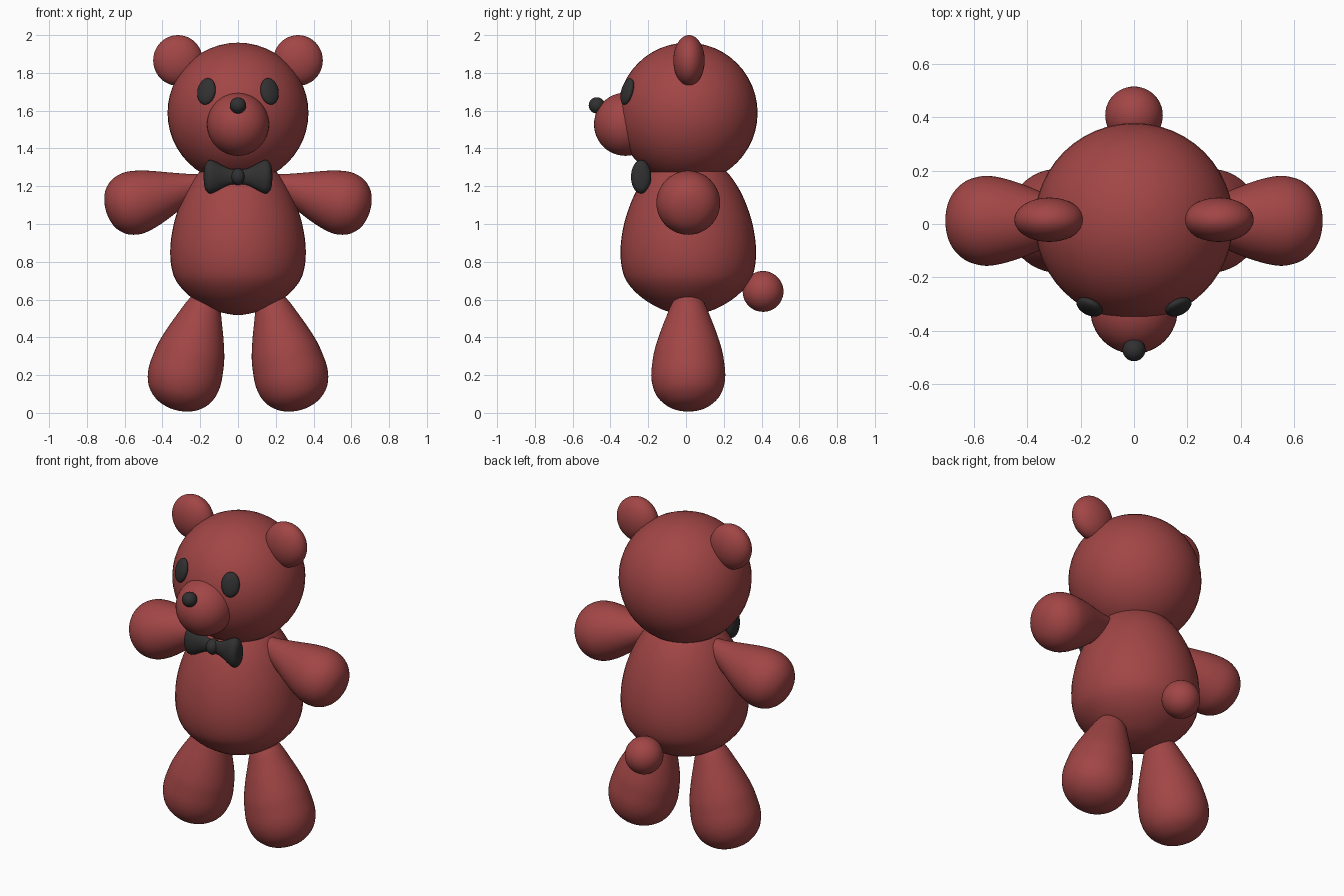
import bpy, math
from mathutils import Matrix, Vector

if "Cube" in bpy.data.objects:
    bpy.data.objects.remove(bpy.data.objects["Cube"])

Y0 = 0.012  # body axis


def material(name, color):
    m = bpy.data.materials.new(name)
    m.diffuse_color = color
    m.use_nodes = True
    m.node_tree.nodes["Principled BSDF"].inputs["Base Color"].default_value = m.diffuse_color
    return m


FUR = material("red_fur", (0.36, 0.06, 0.06, 1))
DARK = material("dark_trim", (0.03, 0.03, 0.03, 1))


def ball(name, loc, radii, mat, rot=(0, 0, 0)):
    bpy.ops.mesh.primitive_uv_sphere_add(segments=48, ring_count=24, location=loc, rotation=rot)
    o = bpy.context.object
    o.name = name
    o.scale = radii
    o.data.materials.append(mat)
    bpy.ops.object.shade_smooth()
    return o


def smooth_profile(pts, steps=4):
    """Catmull-Rom curve through (height, radius) points."""
    p = [Vector(q) for q in pts]
    p = [2 * p[0] - p[1]] + p + [2 * p[-1] - p[-2]]
    # mirror across the axis at closed ends so the poles are rounded
    p[0] = Vector((p[2].x, -p[2].y))
    p[-1] = Vector((p[-3].x, -p[-3].y))
    out = []
    for a, b, c, d in zip(p, p[1:], p[2:], p[3:]):
        for i in range(steps):
            t = i / steps
            out.append(0.5 * (2 * b + (c - a) * t + (2 * a - 5 * b + 4 * c - d) * t * t
                              + (3 * b - a - 3 * c + d) * t ** 3))
    return out + [p[-2]]


def lathe(name, pts, matrix, mat, n=48):
    """Revolve a closed profile about local z."""
    prof = smooth_profile(pts)
    rings = prof[1:-1]
    verts = [(r * math.cos(2 * math.pi * k / n), r * math.sin(2 * math.pi * k / n), h)
             for h, r in rings for k in range(n)]
    lo, hi = len(verts), len(verts) + 1
    verts += [(0, 0, prof[0].x), (0, 0, prof[-1].x)]
    top = (len(rings) - 1) * n
    faces = []
    for k in range(n):
        j = (k + 1) % n
        faces += [(i * n + k, i * n + j, i * n + n + j, i * n + n + k) for i in range(len(rings) - 1)]
        faces += [(lo, j, k), (hi, top + k, top + j)]
    me = bpy.data.meshes.new(name)
    me.from_pydata([matrix @ Vector(v) for v in verts], [], faces)
    me.polygons.foreach_set("use_smooth", [True] * len(faces))
    me.materials.append(mat)
    o = bpy.data.objects.new(name, me)
    bpy.context.collection.objects.link(o)
    return o


def along(origin, direction):
    return Matrix.Translation(origin) @ Vector(direction).to_track_quat('Z', 'Y').to_matrix().to_4x4()


# Egg-shaped body
lathe("body", [(0.518, 0), (0.535, 0.1), (0.565, 0.175), (0.62, 0.258), (0.69, 0.322), (0.76, 0.35),
               (0.85, 0.359), (0.95, 0.35), (1.06, 0.323), (1.18, 0.272), (1.28, 0.2), (1.34, 0.11),
               (1.36, 0)], Matrix.Translation((0, Y0, 0)), FUR)

# Head, muzzle, nose, tail
ball("head", (0, 0.008, 1.588), (0.373, 0.371, 0.372), FUR)
ball("muzzle", (0, -0.321, 1.528), (0.164, 0.166, 0.167), FUR)
ball("nose", (0, -0.472, 1.628), (0.043,) * 3, DARK)
ball("tail", (0, 0.408, 0.643), (0.108,) * 3, FUR)

ARM = [(-0.43, 0), (-0.415, 0.025), (-0.38, 0.043), (-0.3, 0.067), (-0.2, 0.104), (-0.1, 0.142),
       (-0.02, 0.164), (0.04, 0.168), (0.1, 0.15), (0.145, 0.11), (0.168, 0.06), (0.176, 0)]
LEG = [(-0.171, 0), (-0.163, 0.06), (-0.14, 0.115), (-0.095, 0.163), (-0.04, 0.188), (0.02, 0.196),
       (0.09, 0.19), (0.16, 0.178), (0.25, 0.15), (0.33, 0.12), (0.4, 0.092), (0.45, 0.06), (0.47, 0)]
LOBE = [(0, 0), (0.005, 0.035), (0.045, 0.043), (0.08, 0.058), (0.11, 0.075), (0.14, 0.088),
        (0.16, 0.084), (0.174, 0.065), (0.18, 0.035), (0.182, 0)]

for s, side in ((-1, "right"), (1, "left")):
    # Ears and eyes
    ball(side + "_ear", (s * 0.318, 0.016, 1.866), (0.131, 0.083, 0.134), FUR)
    ball(side + "_eye", (s * 0.167, -0.311, 1.702), (0.052, 0.026, 0.072), DARK,
         (math.radians(-15), 0, s * math.radians(26)))
    # Teardrop limbs
    lathe(side + "_arm", ARM, along((s * 0.53, Y0, 1.118), (s * 0.961, 0, -0.276)), FUR)
    lathe(side + "_leg", LEG, along((s * 0.286, Y0, 0.18), (-s * 0.26, 0, 0.966)), FUR)
    # Bow tie lobes, flattened front to back
    lathe(side + "_bow_lobe", LOBE, Matrix.Translation((0, -0.238, 1.25)) @ Matrix.Diagonal((1, 0.6, 1, 1))
          @ along((0, 0, 0), (s, 0, 0)), DARK)
ball("bow_knot", (0, -0.242, 1.25), (0.038, 0.045, 0.045), DARK)
